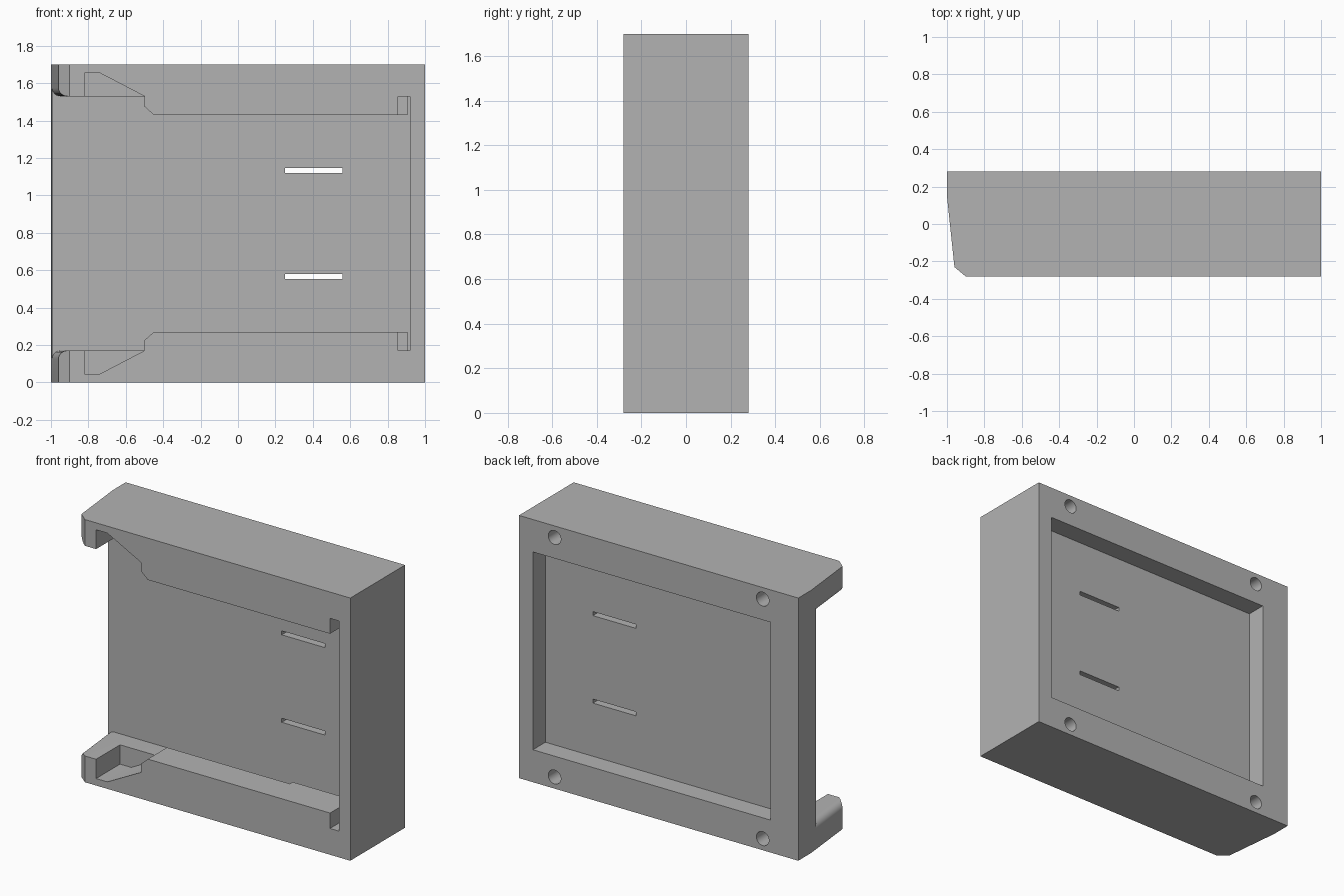
import bpy
import bmesh
import math

old = bpy.data.objects.get("Cube")
if old:
    bpy.data.objects.remove(old, do_unlink=True)

HEIGHT = 1.7
FRONT, BACK = -0.28, 0.28
LIP_REAR, FLOOR = -0.083, 0.09

grey = bpy.data.materials.new("plain grey")
grey.use_nodes = True
colour = (0.45, 0.45, 0.45, 1)
grey.diffuse_color = colour
grey.node_tree.nodes["Principled BSDF"].inputs["Base Color"].default_value = colour


def loft(name, start, end):
    """Solid between two matching loops of points."""
    bm = bmesh.new()
    a = [bm.verts.new(p) for p in start]
    b = [bm.verts.new(p) for p in end]
    bm.faces.new(a)
    bm.faces.new(b[::-1])
    n = len(a)
    for i in range(n):
        j = (i + 1) % n
        bm.faces.new((a[i], b[i], b[j], a[j]))
    bmesh.ops.recalc_face_normals(bm, faces=bm.faces)
    mesh = bpy.data.meshes.new(name)
    bm.to_mesh(mesh)
    bm.free()
    obj = bpy.data.objects.new(name, mesh)
    bpy.context.collection.objects.link(obj)
    mesh.materials.append(grey)
    return obj


def prism_y(profile, y0, y1, shift=0):
    """Extrude an x-z profile along y, sliding it in x by shift."""
    return loft("cutter", [(x, y0, z) for x, z in profile],
                [(x + shift, y1, z) for x, z in profile])


def cut(cutter):
    cutter.hide_render = True
    mod = housing.modifiers.new("cut", "BOOLEAN")
    mod.operation = "DIFFERENCE"
    mod.solver = "EXACT"
    mod.object = cutter
    bpy.context.view_layer.objects.active = housing
    bpy.ops.object.modifier_apply(modifier=mod.name)
    bpy.data.objects.remove(cutter, do_unlink=True)


def cut_box(x0, x1, y0, y1, z0, z1):
    cut(prism_y([(x0, z0), (x1, z0), (x1, z1), (x0, z1)], y0, y1))


def flip(profile):
    return [(x, HEIGHT - z) for x, z in profile]


# Outer block with slanted, chamfered entry end
plan = [(1, FRONT), (1, BACK), (-1, BACK), (-1, 0.15), (-0.96, -0.23), (-0.9, FRONT)]
housing = loft("housing", [(x, y, 0) for x, y in plan],
               [(x, y, HEIGHT) for x, y in plan])

# Front opening between the retaining lips
half = [(-1.1, 0.17), (-0.5, 0.17), (-0.5, 0.225), (-0.45, 0.27), (0.92, 0.27)]
cut(prism_y(half + flip(half)[::-1], -0.35, 0))

# Undercut channel behind the lips, leaving a thicker gripping ledge
cut_box(-1.1, 0.92, -0.053, FLOOR, 0.17, 1.53)
cut_box(-1.1, 0.43, LIP_REAR, 0, 0.17, 1.53)
cut_box(0.905, 0.92, LIP_REAR - 0.01, 0, 0.17, 1.53)
cut_box(0.855, 0.92, -0.35, LIP_REAR, 0.17, 1.53)

# Wedge-shaped finger recesses and rounded entry corners
wedge = [(-0.82, 0.2), (-0.82, 0.045), (-0.74, 0.045), (-0.5, 0.17), (-0.5, 0.2)]
radius, slope = 0.045, 0.04 / 0.38
entry = -1 + (0.15 + 0.35) * slope
rounding = [(entry + radius, 0.22), (entry - 0.1, 0.22), (entry - 0.1, 0.17 - radius)]
for i in range(9):
    a = math.pi / 2 * i / 8
    rounding.append((entry + radius * (1 - math.cos(a)),
                     0.17 - radius * (1 - math.sin(a))))
for side in (lambda p: p, flip):
    cut(prism_y(side(wedge), -0.35, -0.035))
    cut(prism_y(side(rounding), -0.35, FLOOR, -(FLOOR + 0.35) * slope))

# Recess in the back
cut_box(-0.8, 0.9, 0.152, 0.35, 0.21, 1.49)

# Strap slots through the web
for z in (0.567, 1.133):
    cut_box(0.25, 0.56, 0, 0.25, z - 0.013, z + 0.013)

# Blind mounting holes in the back rim
for x in (-0.745, 0.745):
    for z in (0.075, HEIGHT - 0.075):
        ring = [(x + 0.045 * math.cos(math.tau * i / 32),
                 z + 0.045 * math.sin(math.tau * i / 32)) for i in range(32)]
        cut(prism_y(ring, 0.08, 0.35))

bpy.ops.object.select_all(action="DESELECT")
housing.select_set(True)
bpy.context.view_layer.objects.active = housing
bpy.ops.object.shade_smooth_by_angle(angle=math.radians(30))
